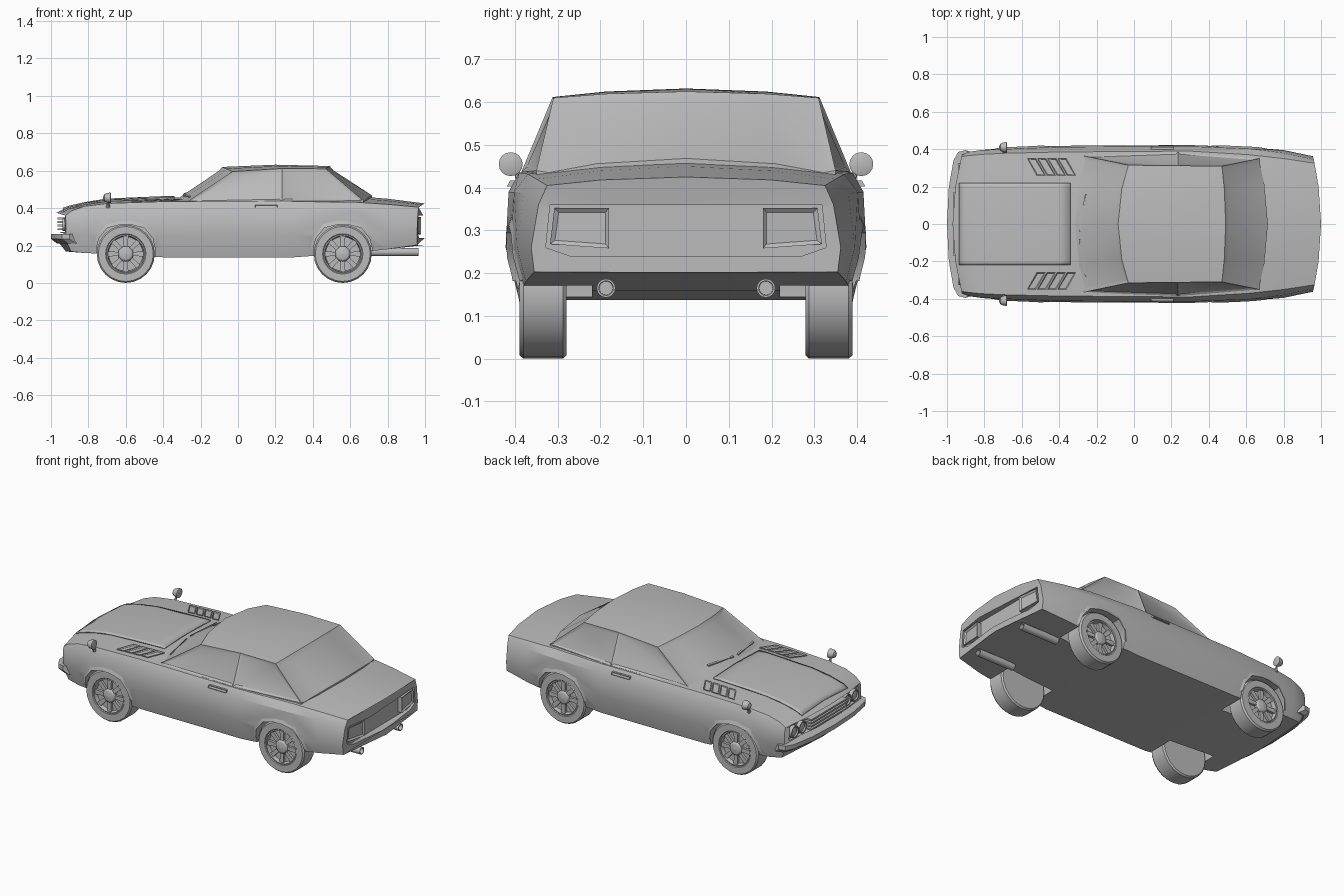
import bpy, bmesh, math
from mathutils import Vector as V
from mathutils.bvhtree import BVHTree

if "Cube" in bpy.data.objects:
    bpy.data.objects.remove(bpy.data.objects["Cube"])

grey = bpy.data.materials.new("plain grey")
grey.use_nodes = True
grey.diffuse_color = (0.5, 0.5, 0.5, 1)
grey.node_tree.nodes["Principled BSDF"].inputs["Base Color"].default_value = grey.diffuse_color
parts = []


def make(name, bm):
    mesh = bpy.data.meshes.new(name)
    bm.to_mesh(mesh)
    bm.free()
    mesh.materials.append(grey)
    ob = bpy.data.objects.new(name, mesh)
    bpy.context.collection.objects.link(ob)
    parts.append(ob)
    return ob


def loft(name, rings, closed=True, caps=True):
    """Skin a list of equal-sized point rings."""
    bm = bmesh.new()
    rows = [[bm.verts.new(p) for p in ring] for ring in rings]
    for a, b in zip(rows, rows[1:]):
        for i in range(len(a) if closed else len(a) - 1):
            j = (i + 1) % len(a)
            bm.faces.new((a[i], a[j], b[j], b[i]))
    if caps:
        bm.faces.new(rows[0])
        bm.faces.new(rows[-1])
    bmesh.ops.recalc_face_normals(bm, faces=bm.faces)
    return make(name, bm)


def slab(name, pts, back, inset=0, depth=0):
    """Extrude an outline along a vector, with an optional inset front face."""
    bm = bmesh.new()
    front = [bm.verts.new(p) for p in pts]
    rear = [bm.verts.new(V(p) + V(back)) for p in pts]
    face = bm.faces.new(front)
    bm.faces.new(rear[::-1])
    for i in range(len(pts)):
        j = (i + 1) % len(pts)
        bm.faces.new((front[j], front[i], rear[i], rear[j]))
    bmesh.ops.recalc_face_normals(bm, faces=bm.faces)
    if inset:
        bmesh.ops.inset_region(bm, faces=[face], thickness=inset, depth=depth)
    return make(name, bm)


def lathe(name, profile, centre, axis, sides=24):
    """Turn (radius, distance) pairs around an axis."""
    turn = V(axis).to_track_quat("Z", "Y")
    angles = [math.tau * i / sides for i in range(sides)]
    return loft(name, [[V(centre) + turn @ V((r * math.cos(a), r * math.sin(a), h))
                        for a in angles] for r, h in profile])


def tree_of(ob):
    return BVHTree.FromPolygons([v.co for v in ob.data.vertices],
                                [p.vertices[:] for p in ob.data.polygons])


def on_top(tree, x, y, lift=0):
    return tree.ray_cast(V((x, y, 2)), V((0, 0, -1)))[0] + V((0, 0, lift))


def on_side(x, z, s, lift=0):
    return body_tree.ray_cast(V((x, 2 * s, z)), V((0, -s, 0)))[0] + V((0, s * lift, 0))


def cut(target, cutter):
    mod = target.modifiers.new("cut", "BOOLEAN")
    mod.operation, mod.solver, mod.object = "DIFFERENCE", "EXACT", cutter
    bpy.context.view_layer.objects.active = target
    bpy.ops.object.modifier_apply(modifier=mod.name)
    parts.remove(cutter)
    bpy.data.objects.remove(cutter)


# Lower body: x, bow, floor z, floor y, waist y, shoulder y, z, top edge y, z, centre z
stations = [
    (-.97, .05, .23, .36, .37, .368, .33, .36, .36, .375),
    (-.92, .03, .168, .355, .385, .385, .34, .365, .385, .40),
    (-.82, 0, .16, .37, .395, .395, .36, .372, .41, .423),
    (-.70, 0, .155, .38, .405, .40, .38, .378, .425, .442),
    (-.40, 0, .137, .39, .418, .412, .385, .385, .435, .455),
    (.30, 0, .137, .39, .422, .415, .39, .39, .435, .46),
    (.62, 0, .16, .385, .41, .402, .39, .37, .432, .465),
    (.80, 0, .18, .375, .395, .38, .385, .35, .42, .45),
    (1.0, -.045, .203, .355, .362, .345, .36, .325, .405, .425)]
rings = []
for x, bow, zb, yb, yw, ys, zs, ye, ze, zc in stations:
    half = [(yb, zb), (yw, .26), (ys, zs), (ye, ze), (.2, ze + (zc - ze) * .65)]
    loop = [(0, zb)] + half + [(0, zc)] + [(-y, z) for y, z in reversed(half)]
    rings.append([V((x + bow * (y / .37) ** 2, y, z)) for y, z in loop])
body = loft("body", rings)
body_tree = tree_of(body)

# Wheel arches: flared lips and wells
arch = [(-.175, .185), (-.16, .25), (-.11, .315), (-.03, .335),
        (.03, .335), (.11, .315), (.16, .25), (.175, .185)]
wheel_xs = {"front": -.6, "rear": .56}
for end, wx in wheel_xs.items():
    for s, side in ((1, "left"), (-1, "right")):
        inner = [(wx + x * .9, .155 + (z - .155) * .87) for x, z in arch]
        outer = [on_side(wx + x, z, s, -.001) for x, z in arch]
        lip = [on_side(x, z, s, .007) for x, z in inner]
        tuck = [V((p.x, s * .34, p.z)) for p in lip]
        loft(f"{end}_{side}_arch_lip", [outer, lip, tuck], closed=False, caps=False)
for end, wx in wheel_xs.items():
    for s in (1, -1):
        well = [(wx + x * .9, s * .22, .155 + (z - .155) * .87) for x, z in arch]
        well = [(well[0][0], s * .22, 0)] + well + [(well[-1][0], s * .22, 0)]
        cut(body, slab("well_cutter", well, (0, s * .4, 0)))

# Recesses for the grille and the tail panel
nose = [(-1.1, y, z) for y, z in ((-.33, .272), (.33, .272), (.33, .352), (-.33, .352))]
cut(body, slab("nose_cutter", nose, (.185, 0, 0)))
tail = [(1.1, y, z) for y, z in ((-.27, .24), (.27, .24), (.328, .26),
                                 (.318, .36), (-.318, .36), (-.328, .26))]
cut(body, slab("tail_cutter", tail, (-.15, 0, 0)))

# Cabin: rows run from windscreen base over the roof to the rear window base
rows = [(-.33, -.27, .455, .435, .365), (-.085, -.03, .62, .595, .315),
        (.2, .235, .632, .612, .312), (.49, .47, .625, .61, .31),
        (.72, .67, .475, .44, .35)]
bm = bmesh.new()
grid = [[bm.verts.new((xc + (xe - xc) * t * t, ye * t, zc + (ze - zc) * t * t))
         for t in (-1, -.6, 0, .6, 1)] for xc, xe, zc, ze, ye in rows]
strips = [[bm.faces.new((a[i], a[i + 1], b[i + 1], b[i])) for i in range(4)]
          for a, b in zip(grid, grid[1:])]
panes = []
for k, s in ((0, -1), (4, 1)):
    belt = bm.verts.new((.235, s * .385, .437))
    e = [row[k] for row in grid]
    panes.append(bm.faces.new((e[0], belt, e[2], e[1])))
    panes.append(bm.faces.new((belt, e[4], e[3], e[2])))
bmesh.ops.recalc_face_normals(bm, faces=bm.faces)
bmesh.ops.inset_region(bm, faces=strips[0], thickness=.025, depth=-.008)
bmesh.ops.inset_region(bm, faces=strips[3], thickness=.028, depth=-.008)
bmesh.ops.inset_individual(bm, faces=panes, thickness=.02, depth=-.007)
rim = [ed for ed in bm.edges if ed.is_boundary]
skirt = bmesh.ops.extrude_edge_only(bm, edges=rim)["geom"]
bmesh.ops.translate(bm, vec=(0, 0, -.06), verts=[g for g in skirt if isinstance(g, bmesh.types.BMVert)])
cabin_tree = tree_of(make("cabin", bm))

# Bonnet panel
ys = (-.22, -.2, 0, .2, .22)
bonnet = [[on_top(body_tree, x, y, .005) for y in ys] for x in (-.935, -.905, -.82, -.7, -.4, -.34)]
panel = loft("bonnet_panel", bonnet, closed=False, caps=False)
solid = panel.modifiers.new("thickness", "SOLIDIFY")
solid.thickness, solid.offset = .008, 0

for s, side in ((1, "left"), (-1, "right")):
    # Bonnet vents
    for k in range(4):
        x = -.57 + .054 * k
        cell = [(x, .35), (x + .046, .35), (x + .096, .26), (x + .05, .26)]
        slab(f"{side}_vent_{k}", [on_top(body_tree, a, s * b, .005) for a, b in cell],
             (0, 0, -.012), .008, -.006)

    # Wiper
    line = [(-.295, .02), (-.262, .22), (-.254, .22), (-.287, .02)]
    slab(f"{side}_wiper", [on_top(cabin_tree, x, y * s - .06, .01) for x, y in line], (0, 0, -.007))

    # Door handle
    slab(f"{side}_door_handle", [on_side(x, z, s, .012) for x, z in
         ((.09, .403), (.21, .403), (.21, .417), (.09, .417))], (0, -s * .03, 0), .004, -.003)

    # Wing mirror
    lathe(f"{side}_mirror", [(.006, -.026), (.018, -.02), (.026, -.004), (.028, .014), (.024, .016)],
          (-.695, s * .41, .455), (1, 0, 0), 16)
    lathe(f"{side}_mirror_stalk", [(.012, 0), (.005, .03), (.005, .055)],
          (-.695, s * .383, .405), (0, s * .5, 1), 8)

    # Twin headlamps
    for k, y in enumerate((.215, .29)):
        lathe(f"{side}_headlamp_{k}", [(.035, 0), (.035, .028), (.029, .028), (.026, .02), (.002, .027)],
              (-.91, s * y, .312), (-1, 0, 0))

    # Tail lamp, with a raised rim
    lamp = [(.978, s * y, z) for y, z in ((.18, .258), (.318, .268), (.308, .352), (.18, .352))]
    slab(f"{side}_tail_lamp", [V(p) - V((.12 * (abs(p[1]) - .18), 0, 0)) for p in lamp],
         (-.04, 0, 0), .014, -.008)

    # Exhaust pipe
    lathe(f"{side}_exhaust", [(.022, 0), (.022, .25), (.017, .25), (.016, .22)],
          (.715, s * .187, .165), (1, 0, 0), 16)

# Grille bars
for k in range(4):
    z = .283 + .019 * k
    slab(f"grille_bar_{k}", [(-.965, -.172, z), (-.965, .172, z),
         (-.965, .172, z + .009), (-.965, -.172, z + .009)], (.06, 0, 0))

# Front bumper
path = [(-.9, .395), (-.94, .385), (-.965, .34), (-.99, .2), (-1, 0)]
path += [(x, -y) for x, y in reversed(path[:-1])]
loft("front_bumper", [[V((x, y, .262)), V((x, y, .235)), V((x + .03, y * .97, .212)),
                       V((x + .06, y * .9, .212)), V((x + .06, y * .9, .262))] for x, y in path])

# Wheels
for end, wx in wheel_xs.items():
    for s, side in ((1, "left"), (-1, "right")):
        hub, out = V((wx, s * .28, .155)), V((0, s, 0))
        lathe(f"{end}_{side}_wheel", [(.147, 0), (.155, .008), (.155, .1), (.147, .11), (.108, .11),
              (.104, .106), (.098, .108), (.092, .085), (.002, .085)], hub, out)
        lathe(f"{end}_{side}_hub", [(.042, .08), (.042, .098), (.032, .108), (.002, .114)], hub, out, 16)
        for k in range(8):
            a = math.tau * k / 8
            u, w = V((math.cos(a), 0, math.sin(a))), V((-math.sin(a), 0, math.cos(a)))
            slab(f"{end}_{side}_spoke_{k}", [hub + out * .1 + u * r + w * h for r, h in
                 ((.03, -.01), (.096, -.014), (.096, .014), (.03, .01))], out * -.02)

bpy.ops.object.select_all(action="DESELECT")
for ob in parts:
    ob.select_set(True)
bpy.context.view_layer.objects.active = body
bpy.ops.object.shade_smooth_by_angle(angle=math.radians(28))
